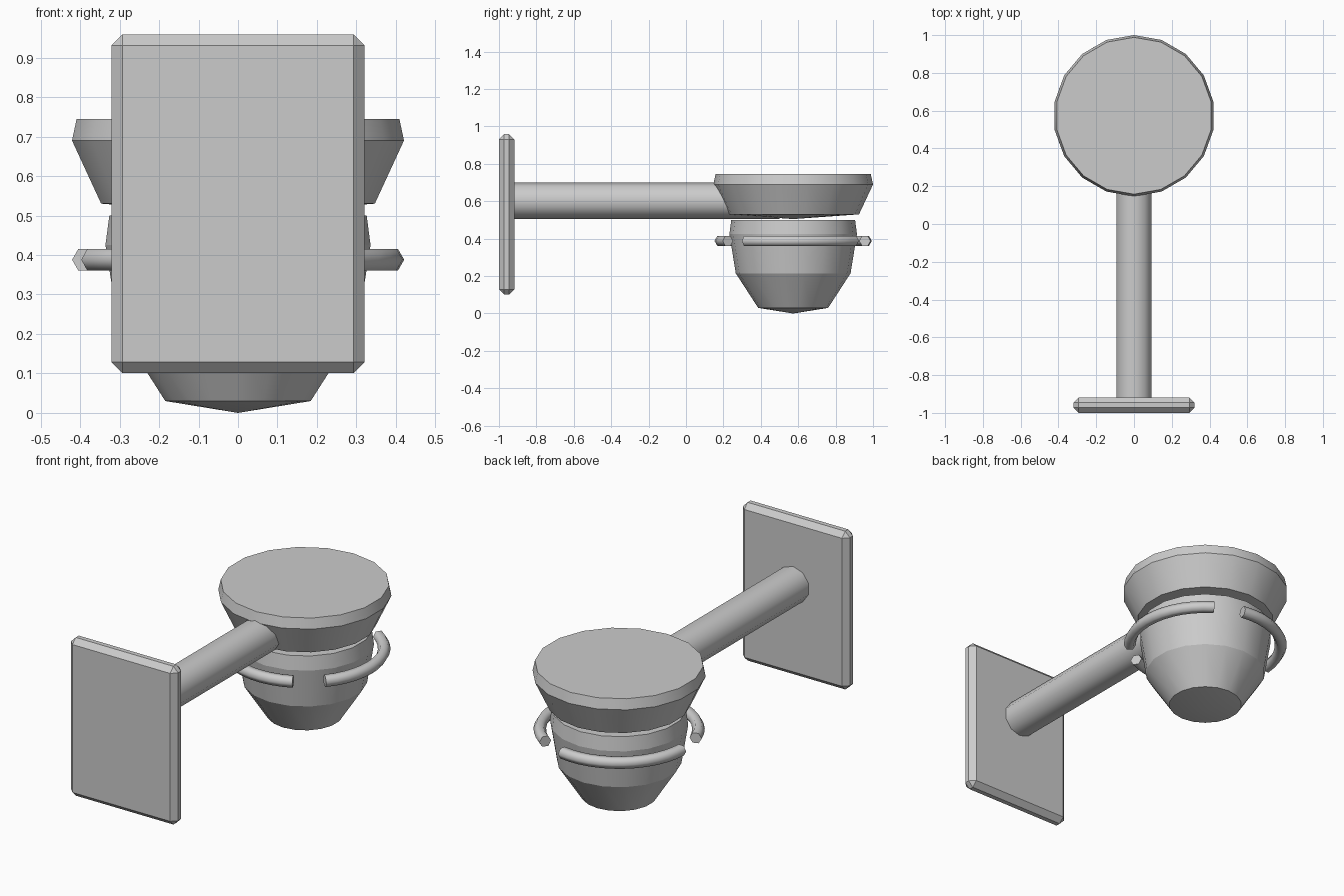
import bpy, bmesh, math
from mathutils import Matrix

if "Cube" in bpy.data.objects:
    bpy.data.objects.remove(bpy.data.objects["Cube"])

grey = bpy.data.materials.new("plain_grey")
grey.diffuse_color = (0.6, 0.6, 0.6, 1)
grey.use_nodes = True
grey.node_tree.nodes["Principled BSDF"].inputs["Base Color"].default_value = grey.diffuse_color
LAMP_Y = 0.573


def finish(name, bm):
    bmesh.ops.recalc_face_normals(bm, faces=bm.faces)
    me = bpy.data.meshes.new(name)
    bm.to_mesh(me)
    bm.free()
    me.materials.append(grey)
    ob = bpy.data.objects.new(name, me)
    bpy.context.collection.objects.link(ob)
    return ob


def lathe(name, profile, sides, matrix):
    """Turn (radius, z) points round z; smooth round, crisp between bands."""
    bm = bmesh.new()
    rings = []
    for r, z in profile:
        n = sides if r else 1
        rings.append([bm.verts.new((r * math.sin(math.tau * i / sides),
                                    r * math.cos(math.tau * i / sides), z))
                      for i in range(n)])
    for a, b in zip(rings, rings[1:]):
        for i in range(sides):
            j = (i + 1) % sides
            quad = [a[i % len(a)], a[j % len(a)], b[j % len(b)], b[i % len(b)]]
            f = bm.faces.new(list(dict.fromkeys(quad)))
            f.smooth = True
    for e in bm.edges:
        if abs(e.verts[0].co.z - e.verts[1].co.z) < 1e-5:
            e.smooth = False
    bm.transform(matrix)
    return finish(name, bm)


def arc_bar(name, start, end, radius, thick, z, steps=12, sides=6):
    """Bent bar with a hexagonal section and flat ends."""
    bm = bmesh.new()
    rings = []
    for s in range(steps + 1):
        a = math.radians(start + (end - start) * s / steps)
        ring = []
        for k in range(sides):
            t = math.tau * k / sides
            r = radius + thick * math.cos(t)
            ring.append(bm.verts.new((r * math.cos(a), LAMP_Y + r * math.sin(a),
                                      z + thick * math.sin(t))))
        rings.append(ring)
    for p, q in zip(rings, rings[1:]):
        for k in range(sides):
            m = (k + 1) % sides
            bm.faces.new((p[k], p[m], q[m], q[k])).smooth = True
    for ring in (rings[0], rings[-1]):
        cap = bm.faces.new(ring)
        for e in cap.edges:
            e.smooth = False
    return finish(name, bm)


# Wall plate with chamfered edges
bm = bmesh.new()
bmesh.ops.create_cube(bm, size=1, matrix=Matrix.Translation((0, -0.959, 0.53))
                      @ Matrix.Diagonal((0.642, 0.082, 0.858, 1)))
plate = finish("wall_plate", bm)
bev = plate.modifiers.new("chamfer", 'BEVEL')
bev.width = 0.028
bev.segments = 1

# Horizontal arm from plate to cap
lathe("arm", [(0, -0.5), (0.0975, -0.5), (0.0975, 0.925), (0, 0.925)], 10,
      Matrix.Translation((0, 0, 0.6025)) @ Matrix.Rotation(math.pi / 2, 4, 'X'))

# Flared cap and tapered cup
centre = Matrix.Translation((0, LAMP_Y, 0))
lathe("cap", [(0, 0.505), (0.352, 0.53), (0.427, 0.69), (0.415, 0.745), (0, 0.745)],
      18, centre)
lathe("cup", [(0, 0), (0.187, 0.03), (0.307, 0.215), (0.341, 0.425), (0.331, 0.5),
              (0, 0.5)], 18, centre)

# Three bars of the guard ring around the cup
for i in range(3):
    arc_bar(f"guard_bar_{i + 1}", -40.5 + 120 * i, 56.5 + 120 * i, 0.39, 0.031, 0.388)
